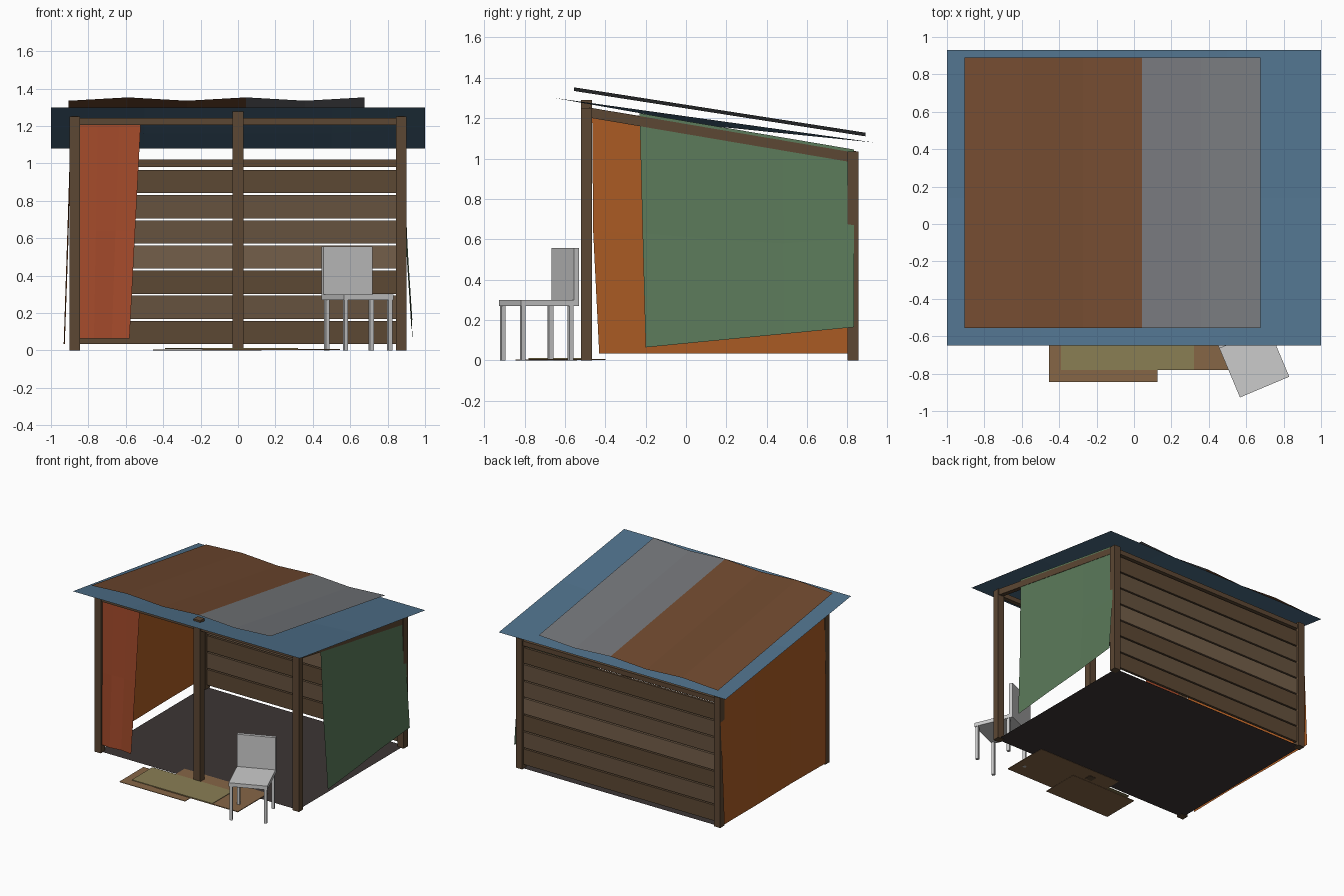
import bpy, bmesh, math
from mathutils import Matrix, Vector

if "Cube" in bpy.data.objects:
    bpy.data.objects.remove(bpy.data.objects["Cube"])


def material(name, hex_colour):
    m = bpy.data.materials.new(name)
    rgb = [int(hex_colour[i:i + 2], 16) / 255 for i in (0, 2, 4)]
    m.diffuse_color = [((c + 0.055) / 1.055) ** 2.4 if c > 0.04 else c / 12.92 for c in rgb] + [1]
    m.use_nodes = True
    m.node_tree.nodes["Principled BSDF"].inputs["Base Color"].default_value = m.diffuse_color
    return m


WOOD = material("wood", "5c4733")
PLANKS = [material("plank_%d" % i, h) for i, h in enumerate(("5c4834", "66523e", "745f4a"))]
TARP = material("blue_tarp", "50728c")
RUST_SHEET = material("rusty_sheet", "70492f")
GREY_SHEET = material("grey_sheet", "74767a")
ORANGE = material("orange_cloth", "ac5c24")
RUST = material("rust_cloth", "a54b2b")
GREEN = material("green_cloth", "5b7a5a")
FLOOR = material("dark_floor", "3c3534")
CARD = material("cardboard", "866646")
OLIVE = material("olive_card", "8a7e54")


def make(name, bm, *mats):
    mesh = bpy.data.meshes.new(name)
    bm.to_mesh(mesh)
    bm.free()
    ob = bpy.data.objects.new(name, mesh)
    bpy.context.collection.objects.link(ob)
    for m in mats:
        if m:
            mesh.materials.append(m)
    return ob


def box(name, lo, hi, mat=None, matrix=Matrix()):
    lo, hi = Vector(lo), Vector(hi)
    bm = bmesh.new()
    bmesh.ops.create_cube(bm, size=1)
    for v in bm.verts:
        v.co = matrix @ ((lo + hi) / 2 + v.co * (hi - lo))
    return make(name, bm, mat)


def sheet(name, cols, rows, point, *mats):
    """Open grid whose vertices come from point(column, row)."""
    bm = bmesh.new()
    g = [[bm.verts.new(point(i, j)) for i in range(cols + 1)] for j in range(rows + 1)]
    for j in range(rows):
        for i in range(cols):
            bm.faces.new((g[j][i], g[j][i + 1], g[j + 1][i + 1], g[j + 1][i]))
    return make(name, bm, *mats)


def mix(a, b, t):
    return a + (b - a) * t


# Posts
for side, x in (("left", -0.873), ("right", 0.873)):
    box("front_post_" + side, (x - .0275, -.52, 0), (x + .0275, -.465, 1.25), WOOD)
    box("back_post_" + side, (x - .0275, .80, 0), (x + .0275, .855, 1.035), WOOD)
    # Sloping side rail
    rail = box("side_rail_" + side, (x - .018, -.48, 0), (x + .018, .815, .05), WOOD)
    for v in rail.data.vertices:
        v.co.z += mix(1.203, .983, (v.co.y + .48) / 1.295)
box("front_post_middle", (-.03, -.52, 0), (.03, -.465, 1.29), WOOD)

# Cross rails
box("front_rail", (-.86, -.51, 1.205), (.86, -.475, 1.242), WOOD)
box("back_rail", (-.86, .81, .982), (.86, .845, 1.02), WOOD)

# Back wall planks
for i, tint in enumerate((0, 1, 0, 2, 1, 1, 0)):
    z = .034 + .1345 * i
    box("back_plank_%d" % (i + 1), (-.865, .818, z), (.865, .838, z + .124), PLANKS[tint])

# Floor
sheet("floor", 1, 1, lambda i, j: (-.88 + 1.76 * i, -.5 + 1.34 * j, .004), FLOOR)


# Sagging roof tarp
def tarp_point(i, j):
    sag = .03 if j == 1 and 0 < i < 4 else 0
    return (-1 + .5 * i, -.65 + .79 * j, 1.30 - .11 * j - sag)


sheet("roof_tarp", 4, 2, tarp_point, TARP)


# Wavy metal sheet over the tarp
def metal_point(i, j):
    return (-.905 + .316 * i, mix(-.555, .89, j), mix(1.335, 1.11, j) + .018 * (i % 2))


metal = sheet("roof_metal_sheet", 5, 1, metal_point, RUST_SHEET, GREY_SHEET)
for p in metal.data.polygons:
    p.material_index = int(p.index > 2)


# Hanging cloth walls (row 0 is the top edge)
def left_point(i, j):
    y = mix((-.465, -.46, -.43)[j], .85, i / 3)
    top = mix(1.25, 1.035, i / 3)
    ripple = .006 if i == 1 and j else 0
    return (-(.893, .912, .932)[j] + ripple, y, mix(top, .035, j / 2))


def right_point(i, j):
    y = mix((-.23, -.215, -.20)[j], .832, i / 3)
    z = (mix(1.225, 1.045, i / 3), (.63, .60, .58, .605)[i], mix(.065, .165, i / 3))[j]
    ripple = -.006 if i == 2 and j else 0
    return ((.886, .903, .932)[j] + ripple, y, z)


def curtain_point(i, j):
    x = mix(-.865, (-.52, -.55, -.58)[j], i / 3)
    return (x, (-.495, -.498, -.505)[j] - .012 * (i % 2) * j / 2, mix(1.215, .065, j / 2))


sheet("left_cloth_wall", 3, 2, left_point, ORANGE)
sheet("right_cloth_wall", 3, 2, right_point, GREEN)
sheet("front_curtain", 3, 2, curtain_point, RUST)

# Flat ground mats by the entrance
box("mat_front", (-.455, -.845, 0), (.125, -.54, .004), CARD)
box("mat_right", (-.19, -.78, .002), (.545, -.40, .008), CARD)
box("mat_top", (-.39, -.78, .007), (.32, -.52, .012), OLIVE)

# Chair, turned beside the entrance
turn = Matrix.Translation((.643, -.74, 0)) @ Matrix.Rotation(math.radians(22.8), 4, "Z")
box("chair_seat", (-.143, -.143, .27), (.143, .143, .30), None, turn)
box("chair_back", (-.143, .141, .27), (.143, .167, .557), None, turn)
for n, (sx, sy) in enumerate(((-1, -1), (1, -1), (-1, 1), (1, 1))):
    x, y = sx * .128, sy * .128
    box("chair_leg_%d" % (n + 1), (x - .011, y - .011, 0), (x + .011, y + .011, .275), None, turn)
